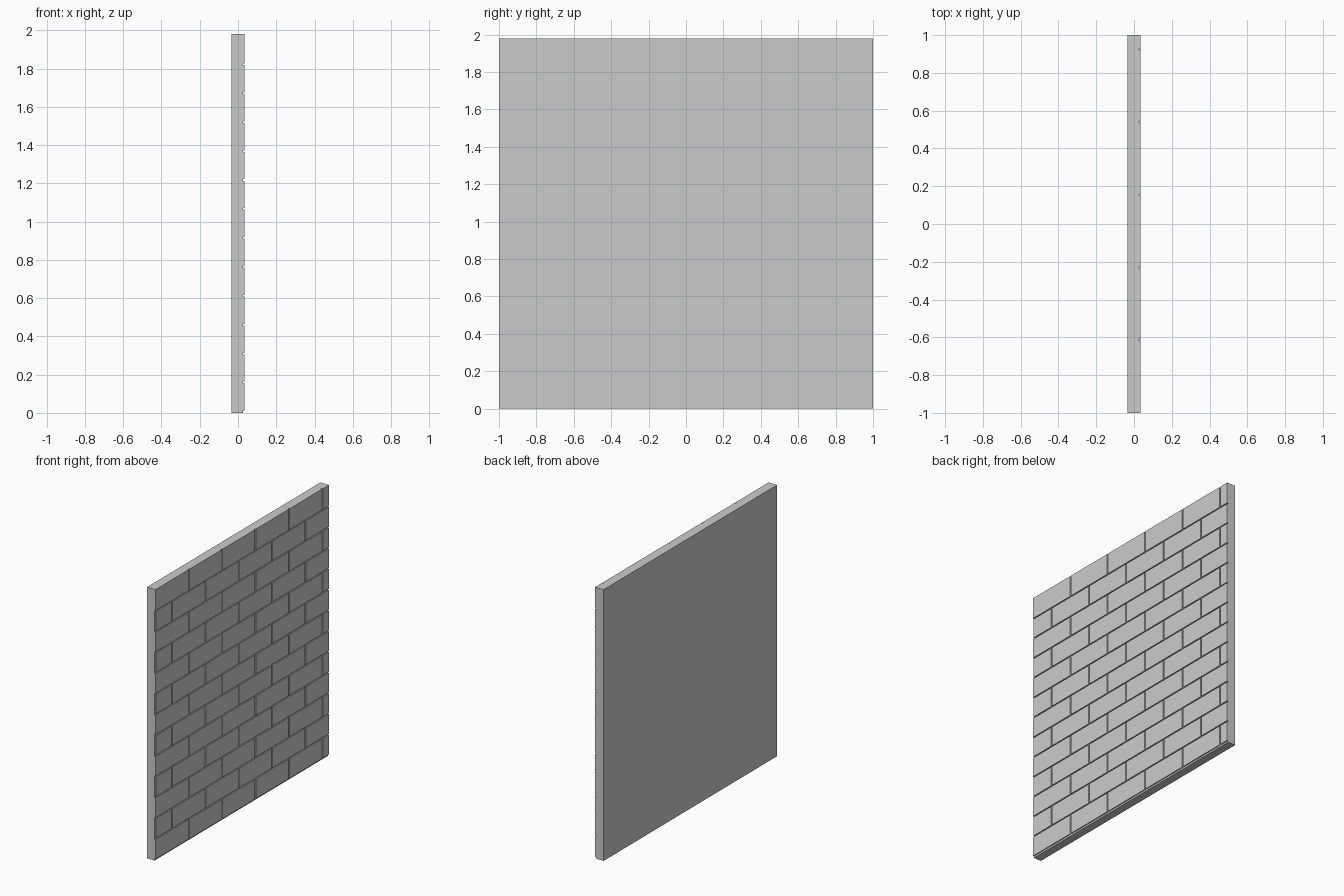
import bpy, bmesh

if "Cube" in bpy.data.objects:
    bpy.data.objects.remove(bpy.data.objects["Cube"])

HALF, TOP = 1.0, 1.98              # half width and height of the wall
BACK, MORTAR, FACE = -0.035, 0.026, 0.034
ROWS, PITCH, BASE = 13, 0.1512, 0.012
LENGTH, GAP_V, GAP_H = 0.385, 0.010, 0.008


def add_box(bm, lo, hi, open_back=False):
    v = [bm.verts.new((x, y, z)) for x in (lo[0], hi[0])
         for y in (lo[1], hi[1]) for z in (lo[2], hi[2])]
    faces = [(4, 6, 7, 5), (0, 4, 5, 1), (2, 3, 7, 6), (1, 5, 7, 3), (0, 2, 6, 4)]
    if not open_back:
        faces.append((0, 1, 3, 2))
    for f in faces:
        bm.faces.new([v[i] for i in f])


def finish(bm, name):
    mesh = bpy.data.meshes.new(name)
    bm.to_mesh(mesh)
    bm.free()
    bpy.context.collection.objects.link(bpy.data.objects.new(name, mesh))


# Mortar slab behind the bricks
bm = bmesh.new()
add_box(bm, (BACK, -HALF, 0), (MORTAR, HALF, TOP))
finish(bm, "mortar_slab")

# Running-bond bricks standing proud of the slab, cut off at the wall ends
bm = bmesh.new()
for row in range(ROWS):
    z0 = BASE + row * PITCH
    z1 = TOP if row == ROWS - 1 else z0 + PITCH - GAP_H
    odd = row % 2
    first = -0.81 if odd else -0.615
    joints = [first + i * LENGTH for i in range(5)]
    starts = [-HALF + (0.005 if odd else 0)] + [j + GAP_V / 2 for j in joints]
    ends = [j - GAP_V / 2 for j in joints] + [HALF]
    for y0, y1 in zip(starts, ends):
        add_box(bm, (MORTAR, y0, z0), (FACE, y1, z1), open_back=True)
finish(bm, "bricks")
